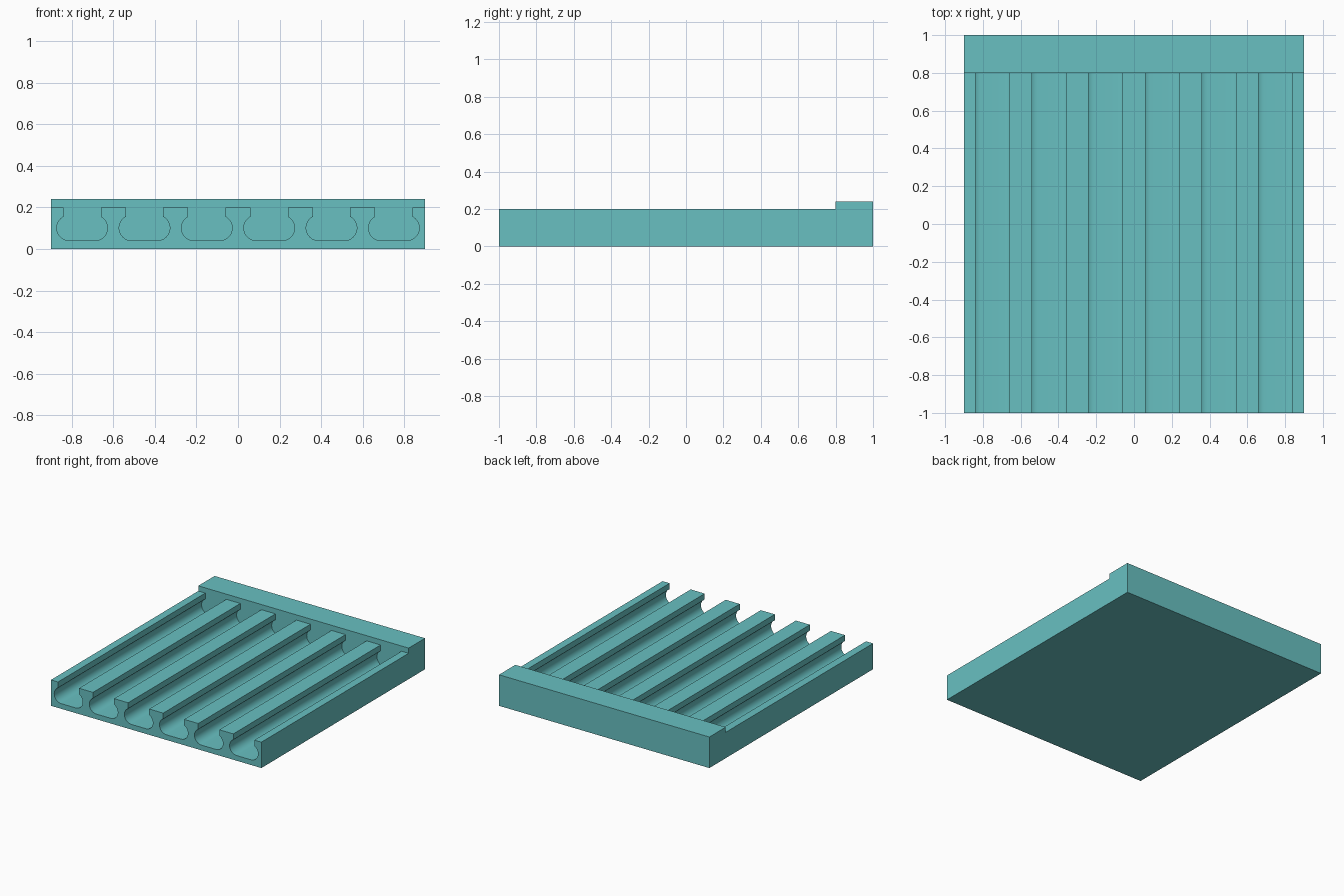
import bpy, bmesh, math
from mathutils import Vector

if "Cube" in bpy.data.objects:
    bpy.data.objects.remove(bpy.data.objects["Cube"])

teal = bpy.data.materials.new("teal")
teal.diffuse_color = (0.138, 0.527, 0.535, 1)
teal.use_nodes = True
teal.node_tree.nodes["Principled BSDF"].inputs["Base Color"].default_value = teal.diffuse_color


def extrude_profiles(name, profiles, offset):
    """Extrude closed 3D outlines along offset into one solid object."""
    bm = bmesh.new()
    for points in profiles:
        face = bm.faces.new([bm.verts.new(p) for p in points])
        result = bmesh.ops.extrude_face_region(bm, geom=[face], use_keep_orig=True)
        moved = [g for g in result["geom"] if isinstance(g, bmesh.types.BMVert)]
        bmesh.ops.translate(bm, verts=moved, vec=Vector(offset))
    bmesh.ops.recalc_face_normals(bm, faces=bm.faces)
    mesh = bpy.data.meshes.new(name)
    bm.to_mesh(mesh)
    bm.free()
    mesh.materials.append(teal)
    obj = bpy.data.objects.new(name, mesh)
    bpy.context.collection.objects.link(obj)
    return obj


# Base slab with the raised stop along the back
side = [(-1, 0), (1, 0), (1, 0.24), (0.8, 0.24), (0.8, 0.2), (-1, 0.2)]
tray = extrude_profiles("slotted_tray", [[(-0.9, y, z) for y, z in side]], (1.8, 0, 0))

# Keyhole channel outline: narrow neck over a rounded, flat-bottomed bulge
NECK, CORNER_X, CORNER_Z, RADIUS = 0.09, 0.061, 0.101, 0.061
STEPS = 20
top_angle = math.acos((NECK - CORNER_X) / RADIUS)
half = [(NECK, 0.3)]
for i in range(STEPS + 1):
    a = top_angle - (top_angle + math.pi / 2) * i / STEPS
    half.append((CORNER_X + RADIUS * math.cos(a), CORNER_Z + RADIUS * math.sin(a)))
outline = half + [(-x, z) for x, z in reversed(half)]

# Six channels, open at the front and ending at the back stop
centres = [-0.75 + 0.3 * i for i in range(6)]
cutter = extrude_profiles(
    "channel_cutter", [[(c + x, -1.1, z) for x, z in outline] for c in centres], (0, 1.9, 0))
cutter.hide_render = True

cut = tray.modifiers.new("channels", 'BOOLEAN')
cut.operation = 'DIFFERENCE'
cut.solver = 'EXACT'
cut.object = cutter
bpy.context.view_layer.objects.active = tray
tray.select_set(True)
bpy.ops.object.modifier_apply(modifier=cut.name)
bpy.data.objects.remove(cutter)

# Smooth channel curves, crisp edges elsewhere
bpy.ops.object.shade_smooth_by_angle(angle=math.radians(30))
